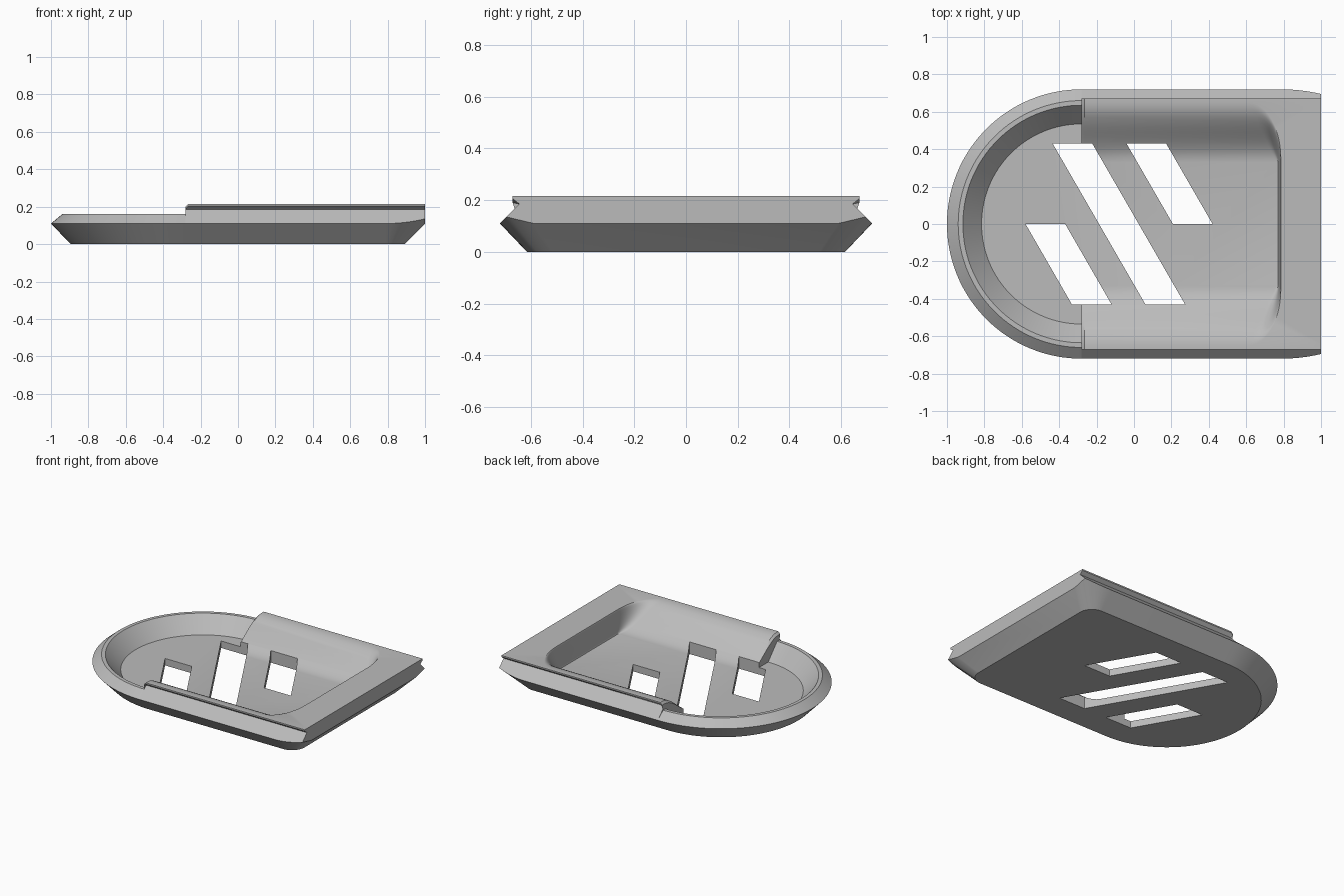
import bpy, bmesh
from math import sin, cos, pi

if "Cube" in bpy.data.objects:
    bpy.data.objects.remove(bpy.data.objects["Cube"])

ROUND_X = -0.28           # centre of the rounded end
TOP, RIM, FLOOR = 0.215, 0.16, 0.05
STEPS, CORNER = 12, 12    # pocket wall steps, corner stations

grey = bpy.data.materials.new("plain_grey")
grey.use_nodes = True
grey.diffuse_color = (0.5, 0.5, 0.5, 1)
grey.node_tree.nodes["Principled BSDF"].inputs["Base Color"].default_value = (0.5, 0.5, 0.5, 1)


def make_object(name, bm):
    bmesh.ops.recalc_face_normals(bm, faces=bm.faces)
    mesh = bpy.data.meshes.new(name)
    bm.to_mesh(mesh)
    bm.free()
    mesh.materials.append(grey)
    obj = bpy.data.objects.new(name, mesh)
    bpy.context.collection.objects.link(obj)
    return obj


def wall_height(t, top):
    return FLOOR + (top - FLOOR) * (1 + cos(pi * t)) / 2


# Cross-section of the low rounded end, as (radius, height)
low = [(0.615, 0), (0.72, 0.11)] + [(0.66, RIM)] * 3
for i in range(STEPS + 1):
    t = i / STEPS
    low.append((0.635 - 0.1 * t, RIM + (FLOOR - RIM) * t))


# Cross-section of the raised straight sides, as (y, height)
def raised(top):
    outer = [(0.615, 0), (0.72, 0.11), (0.645, 0.185), (0.67, top - 0.01), (0.67, top)]
    return outer + [(0.65 - 0.32 * i / STEPS, wall_height(i / STEPS, top))
                    for i in range(STEPS + 1)]


# Cross-section at a step k around the square end's corner
def corner_section(k):
    a = pi / 2 * (1 - k / CORNER)
    s = min(1, 2 * k / CORNER)           # along the side
    e = max(0, 2 * k / CORNER - 1)       # across the end
    x = 0.79 + 0.21 * s
    pts = [(0.79 + 0.1 * cos(a), 0.515 + 0.1 * sin(a), 0)]
    bulge = 0.025 * (s * s - e)
    pts.append((x, 0.72 - 0.025 * s * s - 0.105 * e, 0.11 + bulge))
    for y, z in raised(TOP)[2:5]:
        pts.append((x, y + (0.59 - y) * e, z))
    for i in range(STEPS + 1):
        t = i / STEPS
        rx, ry = 0.165 * (1 - t) + 0.01, 0.29 * (1 - t) + 0.01
        pts.append((0.785 - 0.015 * t - rx * (1 - cos(a)),
                    0.65 - 0.32 * t - ry * (1 - sin(a)), wall_height(t, TOP)))
    return pts


# Stations from the round tip, along the left side, to the square end
stations = []
for i in range(33):
    a = pi - pi / 2 * i / 32
    stations.append([(ROUND_X + r * cos(a), r * sin(a), z) for r, z in low])
stations.append([(ROUND_X, y, z) for y, z in raised(TOP - 0.015)])
stations.append([(ROUND_X + 0.015, y, z) for y, z in raised(TOP)])
stations += [corner_section(k) for k in range(CORNER + 1)]

# Mirror to a closed loop and skin it
loop = stations + [[(x, -y, z) for x, y, z in s] for s in reversed(stations[1:])]
bm = bmesh.new()
rings = [[bm.verts.new(p) for p in s] for s in loop]
for j, ring in enumerate(rings):
    after = rings[(j + 1) % len(rings)]
    for i in range(len(ring) - 1):
        bm.faces.new((ring[i], after[i], after[i + 1], ring[i + 1]))
bm.faces.new([r[0] for r in rings])
bm.faces.new([r[-1] for r in rings])
bmesh.ops.remove_doubles(bm, verts=bm.verts, dist=0.0002)
tray = make_object("tray_body", bm)

# Slanted slots: (left x at the back edge, back y, front y)
for x, back, front in [(-0.435, 0.43, -0.43), (-0.04, 0.43, 0), (-0.58, 0, -0.43)]:
    shift = (back - front) * 0.577
    outline = [(x, back), (x + 0.212, back), (x + shift + 0.212, front), (x + shift, front)]
    bm = bmesh.new()
    face = bm.faces.new([bm.verts.new((px, py, -0.1)) for px, py in outline])
    made = bmesh.ops.extrude_face_region(bm, geom=[face])["geom"]
    bmesh.ops.translate(bm, vec=(0, 0, 0.5),
                        verts=[v for v in made if isinstance(v, bmesh.types.BMVert)])
    cutter = make_object("slot_cutter", bm)
    cutter.hide_render = True
    cut = tray.modifiers.new("slot", "BOOLEAN")
    cut.operation, cut.solver, cut.object = "DIFFERENCE", "EXACT", cutter
    bpy.context.view_layer.objects.active = tray
    bpy.ops.object.modifier_apply(modifier=cut.name)
    bpy.data.objects.remove(cutter)

# Smooth the curved walls, keep the creases
bpy.ops.object.select_all(action="DESELECT")
tray.select_set(True)
bpy.context.view_layer.objects.active = tray
bpy.ops.object.shade_smooth_by_angle(angle=pi / 6)
